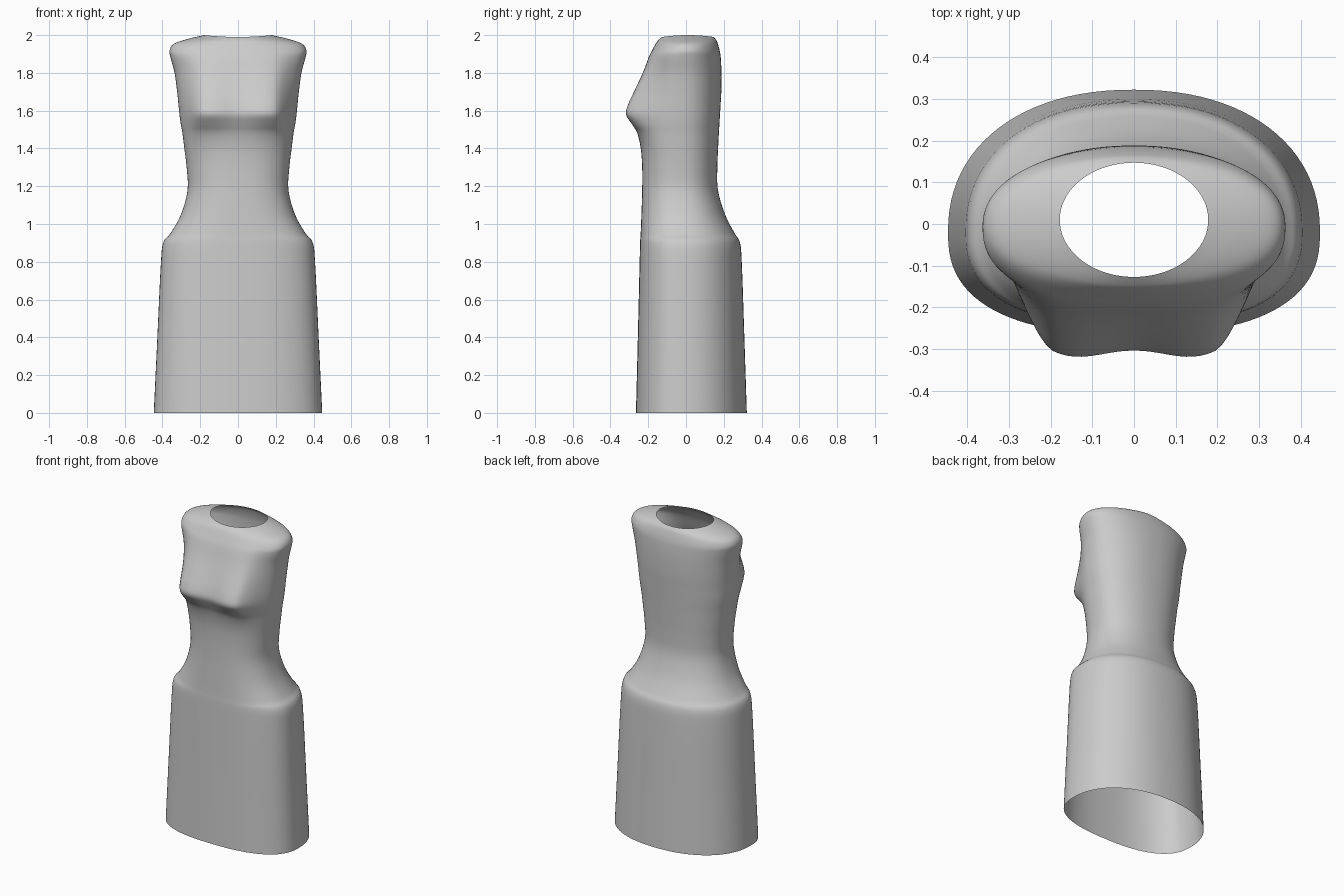
import bpy
import bmesh
from math import cos, sin, pi, exp

# Cross-sections of the dress: z, half width, front y, back y, centre y, bust depth
SECTIONS = [
    (0.00, 0.446, -0.265, 0.322, -0.02, 0.0),
    (0.40, 0.427, -0.255, 0.309, -0.02, 0.0),
    (0.78, 0.409, -0.246, 0.296, -0.02, 0.0),
    (0.90, 0.396, -0.243, 0.286, -0.02, 0.0),
    (0.95, 0.358, -0.240, 0.258, -0.02, 0.0),
    (1.05, 0.302, -0.236, 0.207, -0.02, 0.0),
    (1.18, 0.267, -0.232, 0.169, -0.02, 0.0),
    (1.30, 0.272, -0.232, 0.166, -0.02, 0.0),
    (1.40, 0.284, -0.236, 0.170, -0.02, 0.005),
    (1.48, 0.294, -0.240, 0.174, -0.02, 0.025),
    (1.53, 0.303, -0.236, 0.177, -0.02, 0.065),
    (1.58, 0.310, -0.232, 0.180, -0.02, 0.101),
    (1.63, 0.315, -0.228, 0.183, -0.02, 0.094),
    (1.70, 0.322, -0.218, 0.187, -0.015, 0.070),
    (1.80, 0.336, -0.202, 0.188, -0.01, 0.035),
    (1.88, 0.357, -0.190, 0.184, -0.01, 0.012),
    (1.92, 0.362, -0.177, 0.178, -0.005, 0.003),
    (1.955, 0.338, -0.160, 0.168, 0.0, 0.0),
    (1.98, 0.265, -0.143, 0.158, 0.005, 0.0),
    (2.00, 0.178, -0.127, 0.147, 0.01, 0.0),
]
SEGMENTS = 96
STEPS = 4


def spline(p0, p1, p2, p3, t):
    return tuple(0.5 * (2 * b + (c - a) * t + (2 * a - 5 * b + 4 * c - d) * t * t
                        + (3 * b - a - 3 * c + d) * t ** 3)
                 for a, b, c, d in zip(p0, p1, p2, p3))


def smooth_sections(rows):
    first = tuple(2 * a - b for a, b in zip(rows[0], rows[1]))
    last = tuple(2 * a - b for a, b in zip(rows[-1], rows[-2]))
    pts = [first] + rows + [last]
    out = [spline(*pts[i:i + 4], s / STEPS)
           for i in range(len(rows) - 1) for s in range(STEPS)]
    return out + [rows[-1]]


def bust_shape(x):
    # two rounded lobes joined by a shallow hollow
    x = abs(x)
    lobe = 0.7 + 0.3 * sin(pi / 2 * min(x / 0.18, 1)) ** 2
    f = min(max((0.315 - x) / 0.125, 0), 1)
    return lobe * f * f * (3 - 2 * f)


def ring(z, w, front, back, cy, bust):
    pts = []
    # the body is squarer at the front; the neck opening is a plain ellipse
    neck = min(max((z - 1.9) / 0.1, 0), 1)
    for i in range(SEGMENTS):
        a = 2 * pi * i / SEGMENTS
        c, s = cos(a), sin(a)
        n = (2.2 if s > 0 else 2.5) * (1 - neck) + 2 * neck
        x = w * abs(c) ** (2 / n) * (1 if c > 0 else -1)
        h = abs(s) ** (2 / n)
        y = cy + (back - cy) * h if s > 0 else cy - (cy - front) * h - bust * bust_shape(x)
        dip = 0.01 * max(0, (z - 1.97) / 0.03) * (1 - (x / w) ** 2)
        pts.append((x, y, z - dip))
    return pts


# Dress shell, open at the hem and at the neck
bm = bmesh.new()
rings = [[bm.verts.new(p) for p in ring(*row)] for row in smooth_sections(SECTIONS)]
for lo, hi in zip(rings, rings[1:]):
    for i in range(SEGMENTS):
        j = (i + 1) % SEGMENTS
        bm.faces.new((lo[i], lo[j], hi[j], hi[i]))
mesh = bpy.data.meshes.new("dress")
bm.to_mesh(mesh)
bm.free()
mesh.shade_smooth()
dress = bpy.data.objects.new("dress", mesh)
bpy.context.collection.objects.link(dress)
